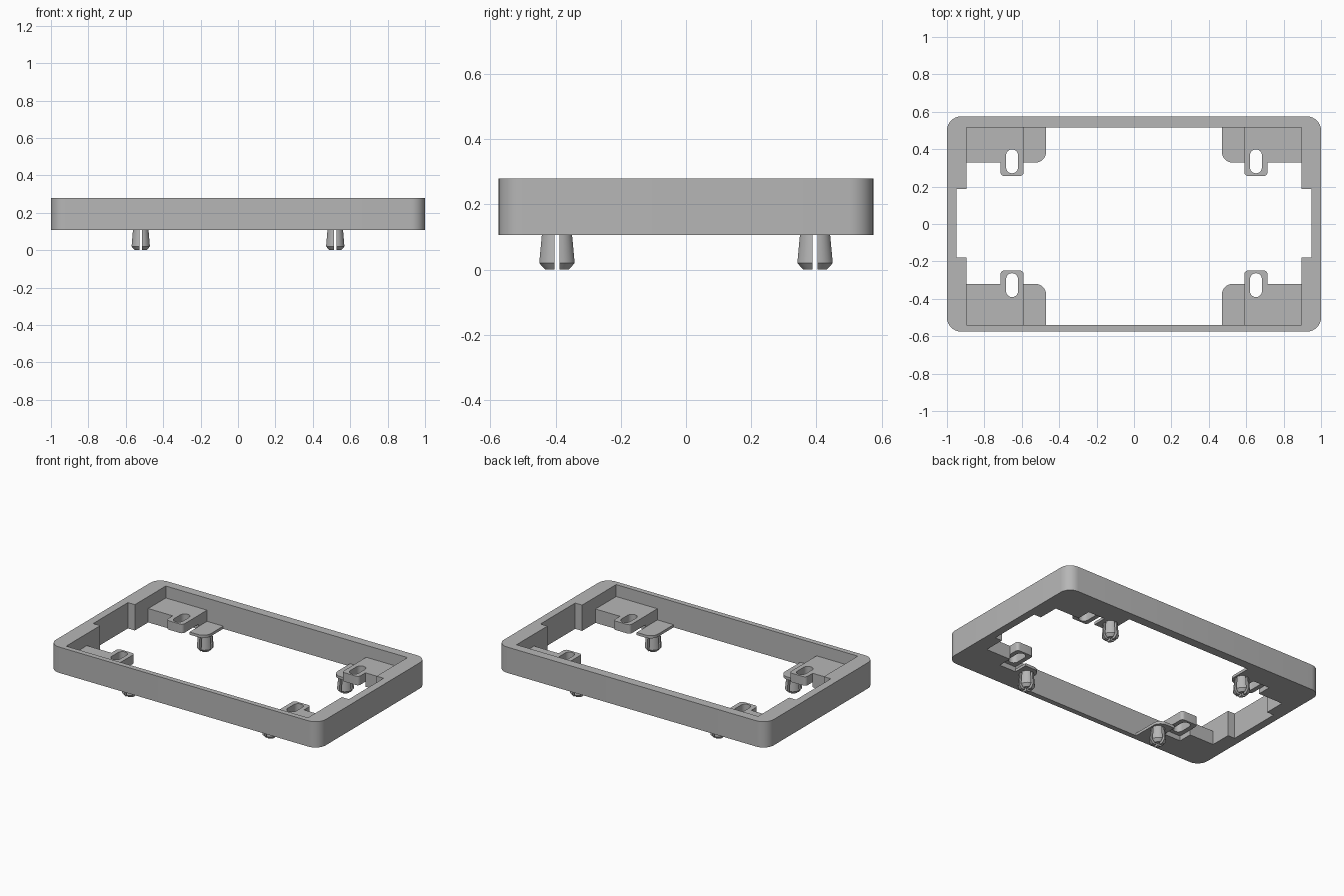
import bpy, bmesh, math
from mathutils import Vector

cube = bpy.data.objects.get("Cube")
if cube:
    bpy.data.objects.remove(cube, do_unlink=True)

grey = bpy.data.materials.new("plain_grey")
grey.use_nodes = True
colour = (0.47, 0.47, 0.47, 1)
grey.diffuse_color = colour
grey.node_tree.nodes["Principled BSDF"].inputs["Base Color"].default_value = colour


def finish(name, bm):
    """Clean the mesh, add it to the scene and smooth its round parts."""
    bmesh.ops.remove_doubles(bm, verts=bm.verts, dist=1e-5)
    bmesh.ops.recalc_face_normals(bm, faces=bm.faces)
    mesh = bpy.data.meshes.new(name)
    bm.to_mesh(mesh)
    bm.free()
    mesh.materials.clear()
    mesh.materials.append(grey)
    obj = bpy.data.objects.new(name, mesh)
    bpy.context.collection.objects.link(obj)
    bpy.ops.object.select_all(action='DESELECT')
    obj.select_set(True)
    bpy.context.view_layer.objects.active = obj
    bpy.ops.object.shade_smooth_by_angle(angle=math.radians(30))
    return obj


def outline(corners, steps=8):
    """Turn (x, y, radius) right-angle corners into a rounded loop."""
    pts = []
    for i, (x, y, r) in enumerate(corners):
        p = Vector((x, y))
        if r == 0:
            pts.append(p)
            continue
        before = (Vector(corners[i - 1][:2]) - p).normalized()
        after = (Vector(corners[(i + 1) % len(corners)][:2]) - p).normalized()
        centre = p + r * (before + after)
        for k in range(steps + 1):
            t = math.pi / 2 * k / steps
            pts.append(centre - r * (after * math.cos(t) + before * math.sin(t)))
    return pts


def rect(x0, x1, y0, y1, r=0):
    return outline([(x0, y0, r), (x1, y0, r), (x1, y1, r), (x0, y1, r)])


def prism(name, loops, z0, z1):
    """Extrude a filled outline; further loops become holes."""
    curve = bpy.data.curves.new(name + "_profile", 'CURVE')
    curve.dimensions = '2D'
    curve.fill_mode = 'BOTH'
    curve.extrude = (z1 - z0) / 2
    for loop in loops:
        spline = curve.splines.new('POLY')
        spline.points.add(len(loop) - 1)
        for point, p in zip(spline.points, loop):
            point.co = (p.x, p.y, 0, 1)
        spline.use_cyclic_u = True
    helper = bpy.data.objects.new(name + "_profile", curve)
    bpy.context.collection.objects.link(helper)
    bpy.context.view_layer.update()
    evaluated = helper.evaluated_get(bpy.context.evaluated_depsgraph_get())
    mesh = bpy.data.meshes.new_from_object(evaluated)
    bm = bmesh.new()
    bm.from_mesh(mesh)
    bmesh.ops.translate(bm, verts=bm.verts, vec=(0, 0, (z0 + z1) / 2))
    bpy.data.objects.remove(helper, do_unlink=True)
    bpy.data.curves.remove(curve)
    bpy.data.meshes.remove(mesh)
    return finish(name, bm)


def peg(name, cx, cy):
    """Tapered snap peg split into four prongs by a cross-shaped gap."""
    gap, steps = 0.008, 6
    bm = bmesh.new()
    for sx in (-1, 1):
        for sy in (-1, 1):
            rings = []
            for r, z in ((0.037, 0), (0.055, 0.02), (0.047, BOTTOM)):
                a0 = math.asin(gap / r)
                flat = [(gap, gap)]
                for k in range(steps + 1):
                    a = a0 + (math.pi / 2 - 2 * a0) * k / steps
                    flat.append((r * math.cos(a), r * math.sin(a)))
                rings.append([bm.verts.new((cx + sx * x * 0.9, cy + sy * y, z))
                              for x, y in flat])
            count = len(rings[0])
            bm.faces.new(rings[0])
            bm.faces.new(rings[-1])
            for low, high in zip(rings, rings[1:]):
                for i in range(count):
                    j = (i + 1) % count
                    bm.faces.new((low[i], low[j], high[j], high[i]))
    return finish(name, bm)


BOTTOM, TOP = 0.107, 0.28
LEDGE, UNDERSIDE, THIN = 0.2, 0.14, 0.125
INNER, BACK, FRONT = 0.896, 0.515, -0.54

# Outer frame, its opening widened in the middle of both short sides
opening = [(-INNER, FRONT, 0), (INNER, FRONT, 0)]
opening += [(INNER, -0.18, 0), (0.948, -0.18, 0), (0.948, 0.188, 0), (INNER, 0.188, 0)]
opening += [(INNER, BACK, 0), (-INNER, BACK, 0)]
opening += [(-INNER, 0.188, 0), (-0.948, 0.188, 0), (-0.948, -0.18, 0), (-INNER, -0.18, 0)]
prism("frame", [rect(-1, 1, -0.575, 0.575, 0.075), outline(opening)], BOTTOM, TOP)

# Corner mounts, each with a slotted tab, thin shelf and peg
for sy, depth, wall in ((1, "back", BACK), (-1, "front", FRONT)):
    edge, tip, pocket = (sy * d + 0.004 for d in (0.325, 0.253, 0.42))
    slot_a, slot_b = sorted(sy * d + 0.004 for d in (0.267, 0.395))
    for sx, side in ((1, "left"), (-1, "right")):
        label = depth + "_" + side
        x_out, x_tab, x_in, x_shelf = (sx * v for v in (INNER, 0.714, 0.59, 0.47))
        upper = [(x_in, wall, 0), (x_out, wall, 0), (x_out, edge, 0),
                 (x_tab, edge, 0), (x_tab, tip, 0.02), (x_in, tip, 0.02)]
        sa, sb = sorted((sx * 0.62, sx * 0.684))
        slot = rect(sa, sb, slot_a, slot_b, 0.0319)
        prism("slotted_mount_" + label, [outline(upper), slot], UNDERSIDE, LEDGE)
        lower = [(x_in, wall, 0), (x_out, wall, 0), (x_out, edge, 0),
                 (x_tab, edge, 0), (x_tab, pocket, 0), (x_in, pocket, 0)]
        prism("mount_base_" + label, [outline(lower)], BOTTOM, UNDERSIDE)
        shelf = [(x_in, wall, 0), (x_shelf, wall, 0), (x_shelf, edge, 0.055),
                 (x_in, edge, 0)]
        prism("shelf_" + label, [outline(shelf)], BOTTOM, THIN)
        peg("peg_" + label, sx * 0.52, sy * 0.396)
